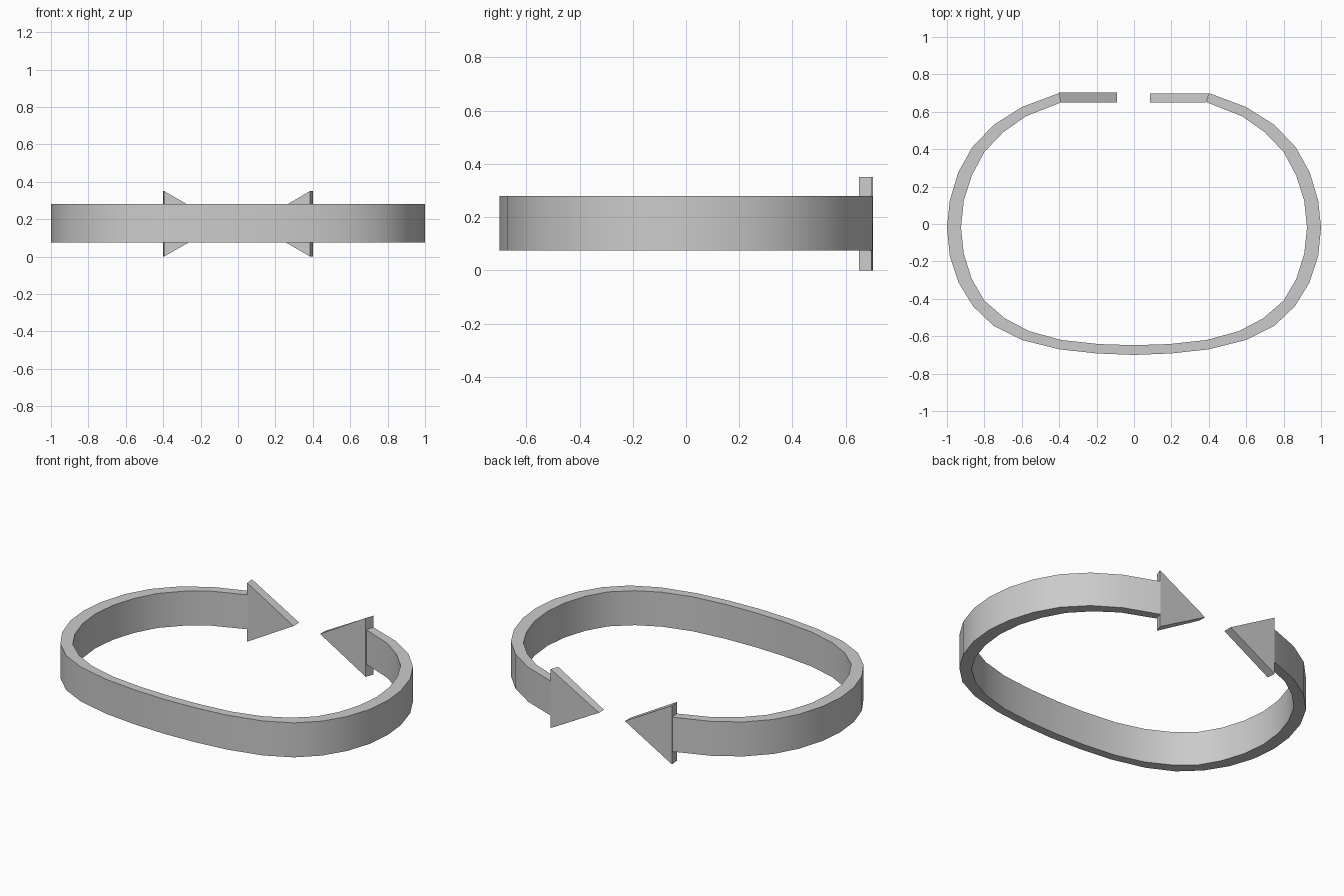
import bpy
import bmesh

cube = bpy.data.objects.get("Cube")
if cube:
    bpy.data.objects.remove(cube, do_unlink=True)

BAND_BOTTOM, BAND_TOP = 0.075, 0.28
HEAD_TOP = 0.35

# One plain grey for everything
grey = bpy.data.materials.new("plain grey")
grey.use_nodes = True
grey.diffuse_color = (0.6, 0.6, 0.6, 1)
grey.node_tree.nodes["Principled BSDF"].inputs["Base Color"].default_value = (0.6, 0.6, 0.6, 1)

# Half outlines of the ring, from the arrowhead round to the front middle
outer_half = [(0.4, 0.7), (0.6, 0.625), (0.75, 0.53), (0.865, 0.41), (0.94, 0.275),
              (0.985, 0.125), (1, -0.02), (0.985, -0.17), (0.937, -0.315), (0.86, -0.44),
              (0.75, -0.545), (0.6, -0.62), (0.4, -0.67), (0.2, -0.692), (0, -0.7)]
inner_half = [(0.39, 0.65), (0.58, 0.575), (0.7, 0.49), (0.8, 0.385), (0.867, 0.26),
              (0.91, 0.125), (0.925, -0.02), (0.91, -0.16), (0.867, -0.295), (0.8, -0.41),
              (0.69, -0.505), (0.56, -0.573), (0.39, -0.62), (0.19, -0.642), (0, -0.648)]


def mirrored(half):
    """Complete a half outline across the middle."""
    return half + [(-x, y) for x, y in reversed(half[:-1])]


def finish(bm, name):
    """Turn the bmesh into a shaded object."""
    bmesh.ops.recalc_face_normals(bm, faces=bm.faces)
    mesh = bpy.data.meshes.new(name)
    bm.to_mesh(mesh)
    bm.free()
    mesh.materials.append(grey)
    obj = bpy.data.objects.new(name, mesh)
    bpy.context.collection.objects.link(obj)
    bpy.ops.object.select_all(action='DESELECT')
    obj.select_set(True)
    bpy.context.view_layer.objects.active = obj
    bpy.ops.object.shade_smooth_by_angle()
    return obj


def build_band():
    """Sweep a rectangular section round the ring; the arrowheads close its ends."""
    bm = bmesh.new()
    sections = []
    for (ox, oy), (ix, iy) in zip(mirrored(outer_half), mirrored(inner_half)):
        corners = [(ox, oy, BAND_BOTTOM), (ox, oy, BAND_TOP),
                   (ix, iy, BAND_TOP), (ix, iy, BAND_BOTTOM)]
        sections.append([bm.verts.new(c) for c in corners])
    for a, b in zip(sections, sections[1:]):
        for i in range(4):
            j = (i + 1) % 4
            bm.faces.new((a[i], a[j], b[j], b[i]))
    finish(bm, "ring_band")


def build_arrowhead(name, outer_base, inner_base, tip_x, back_y):
    """Upright triangular plate pointing along the back of the ring."""
    bm = bmesh.new()
    sides = []
    for base_x, y in ((outer_base, back_y), (inner_base, 0.65)):
        points = [(base_x, y, 0), (base_x, y, HEAD_TOP), (tip_x, y, HEAD_TOP / 2)]
        sides.append([bm.verts.new(p) for p in points])
        bm.faces.new(sides[-1])
    for i in range(3):
        j = (i + 1) % 3
        bm.faces.new((sides[0][i], sides[0][j], sides[1][j], sides[1][i]))
    finish(bm, name)


build_band()
build_arrowhead("left_arrowhead", 0.402, 0.385, 0.085, 0.697)
build_arrowhead("right_arrowhead", -0.4, -0.395, -0.09, 0.703)
